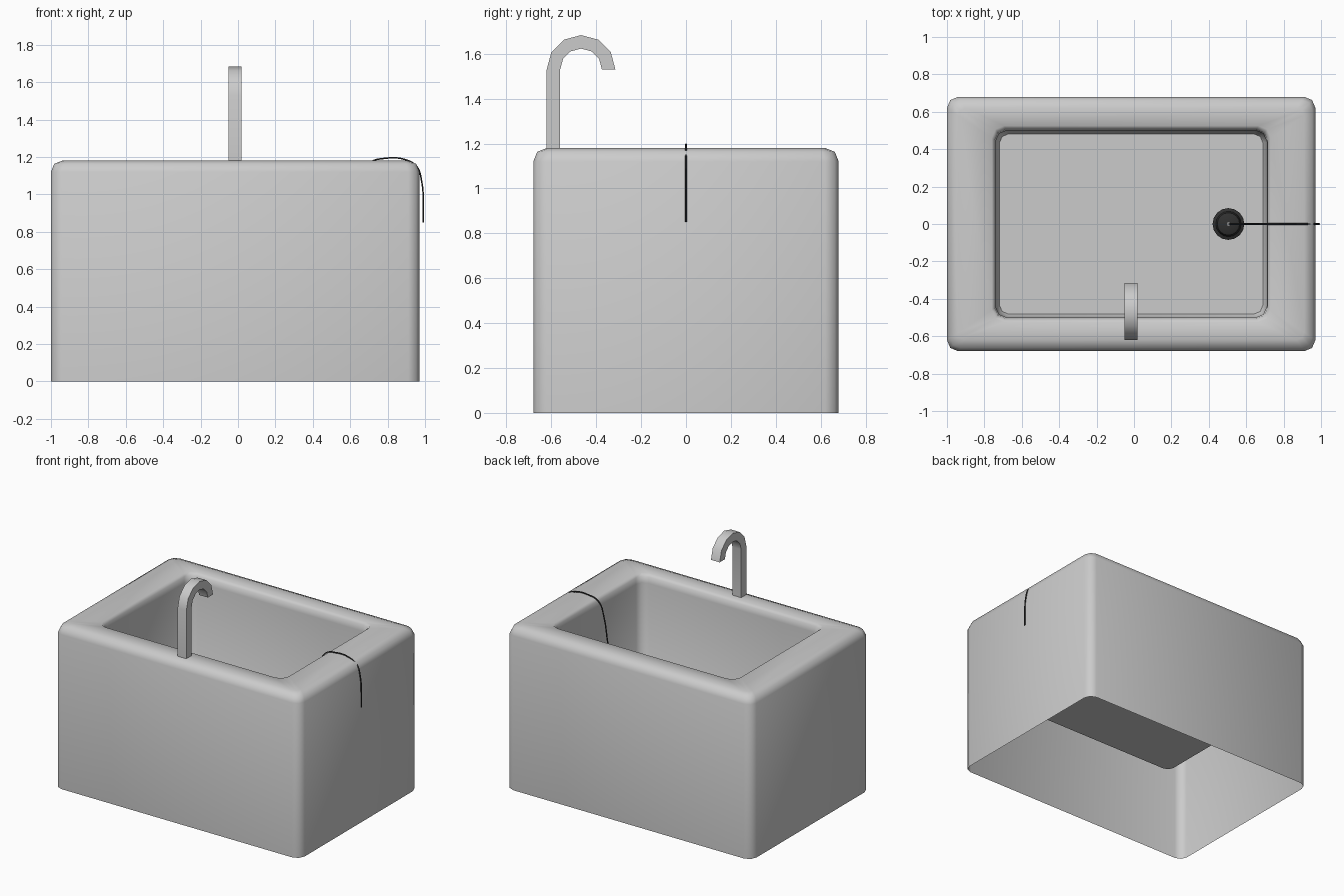
import bpy, bmesh, math

if "Cube" in bpy.data.objects:
    bpy.data.objects.remove(bpy.data.objects["Cube"])

CX = -0.015      # body centre in x
FLOOR = 0.53     # basin floor height


def finish(name, bm, angle=None, mat=None):
    bmesh.ops.recalc_face_normals(bm, faces=bm.faces)
    me = bpy.data.meshes.new(name)
    bm.to_mesh(me)
    bm.free()
    ob = bpy.data.objects.new(name, me)
    bpy.context.collection.objects.link(ob)
    if mat:
        me.materials.append(mat)
    if angle:
        bpy.ops.object.select_all(action='DESELECT')
        ob.select_set(True)
        bpy.context.view_layer.objects.active = ob
        bpy.ops.object.shade_smooth_by_angle(angle=math.radians(angle))
    return ob


def rounded_loop(bm, hx, hy, r, z):
    """Rounded rectangle with two segments per corner."""
    vs = []
    for k, (sx, sy) in enumerate([(1, 1), (-1, 1), (-1, -1), (1, -1)]):
        for i in range(3):
            a = math.radians(90 * k + 45 * i)
            vs.append(bm.verts.new((CX + sx * (hx - r) + r * math.cos(a),
                                    sy * (hy - r) + r * math.sin(a), z)))
    return vs


def bridge(bm, a, b):
    n = len(a)
    for i in range(n):
        bm.faces.new((a[i], a[(i + 1) % n], b[(i + 1) % n], b[i]))


dark = bpy.data.materials.new("black_rubber")
dark.diffuse_color = (0.03, 0.03, 0.03, 1)
dark.use_nodes = True
dark.node_tree.nodes["Principled BSDF"].inputs["Base Color"].default_value = dark.diffuse_color

# Sink: one open-bottomed skin running up the outside, over the rim, into the basin
bm = bmesh.new()
rings = [
    (0.985, 0.68, 0.06, 0.0), (0.985, 0.68, 0.06, 1.12),
    (0.968, 0.663, 0.055, 1.163), (0.925, 0.62, 0.04, 1.18),
    (0.745, 0.525, 0.065, 1.18), (0.73, 0.507, 0.06, 1.163),
    (0.725, 0.50, 0.06, 1.12), (0.72, 0.497, 0.06, FLOOR + 0.03),
    (0.705, 0.482, 0.05, FLOOR),
]
loops = [rounded_loop(bm, *r) for r in rings]
for a, b in zip(loops, loops[1:]):
    bridge(bm, a, b)
bm.faces.new(loops[-1])
finish("sink_basin", bm, 50)

# Faucet: square section swept up and around a six-sided half arc
bm = bmesh.new()
yc, zc, ro, ri, hw = -0.4675, 1.53, 0.153, 0.093, 0.035
sections = [(yc - ro, 1.17, yc - ri, 1.17)]
for i in range(7):
    a = math.radians(180 - 30 * i)
    c, s = math.cos(a), math.sin(a)
    sections.append((yc + ro * c, zc + ro * s, yc + ri * c, zc + ri * s))
sec = [[bm.verts.new(p) for p in ((CX - hw, y0, z0), (CX + hw, y0, z0),
                                  (CX + hw, y1, z1), (CX - hw, y1, z1))]
       for y0, z0, y1, z1 in sections]
for a, b in zip(sec, sec[1:]):
    bridge(bm, a, b)
bm.faces.new(sec[0])
bm.faces.new(sec[-1])
finish("faucet", bm, 35)

# Drain plug: turned profile standing on the basin floor
bm = bmesh.new()
N = 16
prof = [(0.085, FLOOR), (0.085, FLOOR + 0.012), (0.068, FLOOR + 0.02),
        (0.06, FLOOR + 0.05), (0.052, FLOOR + 0.055)]
turned = [[bm.verts.new((0.505 + r * math.cos(2 * math.pi * i / N),
                         r * math.sin(2 * math.pi * i / N), z)) for i in range(N)]
          for r, z in prof]
for a, b in zip(turned, turned[1:]):
    bridge(bm, a, b)
bm.faces.new(turned[-1])
finish("drain_plug", bm, 35, dark)

# Plug knob
bm = bmesh.new()
bmesh.ops.create_cube(bm, size=1)
for v in bm.verts:
    v.co = (0.505 + v.co.x * 0.014, v.co.y * 0.02, FLOOR + 0.065 + v.co.z * 0.03)
finish("plug_knob", bm)

# Plug cord: from the knob up over the rim and hanging outside
path = [(0.505, FLOOR + 0.075), (0.57, 0.67), (0.623, 0.86), (0.66, 1.07),
        (0.70, 1.165), (0.79, 1.193), (0.89, 1.187), (0.955, 1.15),
        (0.982, 1.07), (0.991, 0.95), (0.991, 0.85)]
cu = bpy.data.curves.new("plug_cord", 'CURVE')
cu.dimensions = '3D'
cu.bevel_depth = 0.0045
cu.bevel_resolution = 1
cu.resolution_u = 4
cu.use_fill_caps = True
sp = cu.splines.new('BEZIER')
sp.bezier_points.add(len(path) - 1)
for bp, (x, z) in zip(sp.bezier_points, path):
    bp.co = (x, 0, z)
    bp.handle_left_type = bp.handle_right_type = 'AUTO'
cu.materials.append(dark)
bpy.context.collection.objects.link(bpy.data.objects.new("plug_cord", cu))
